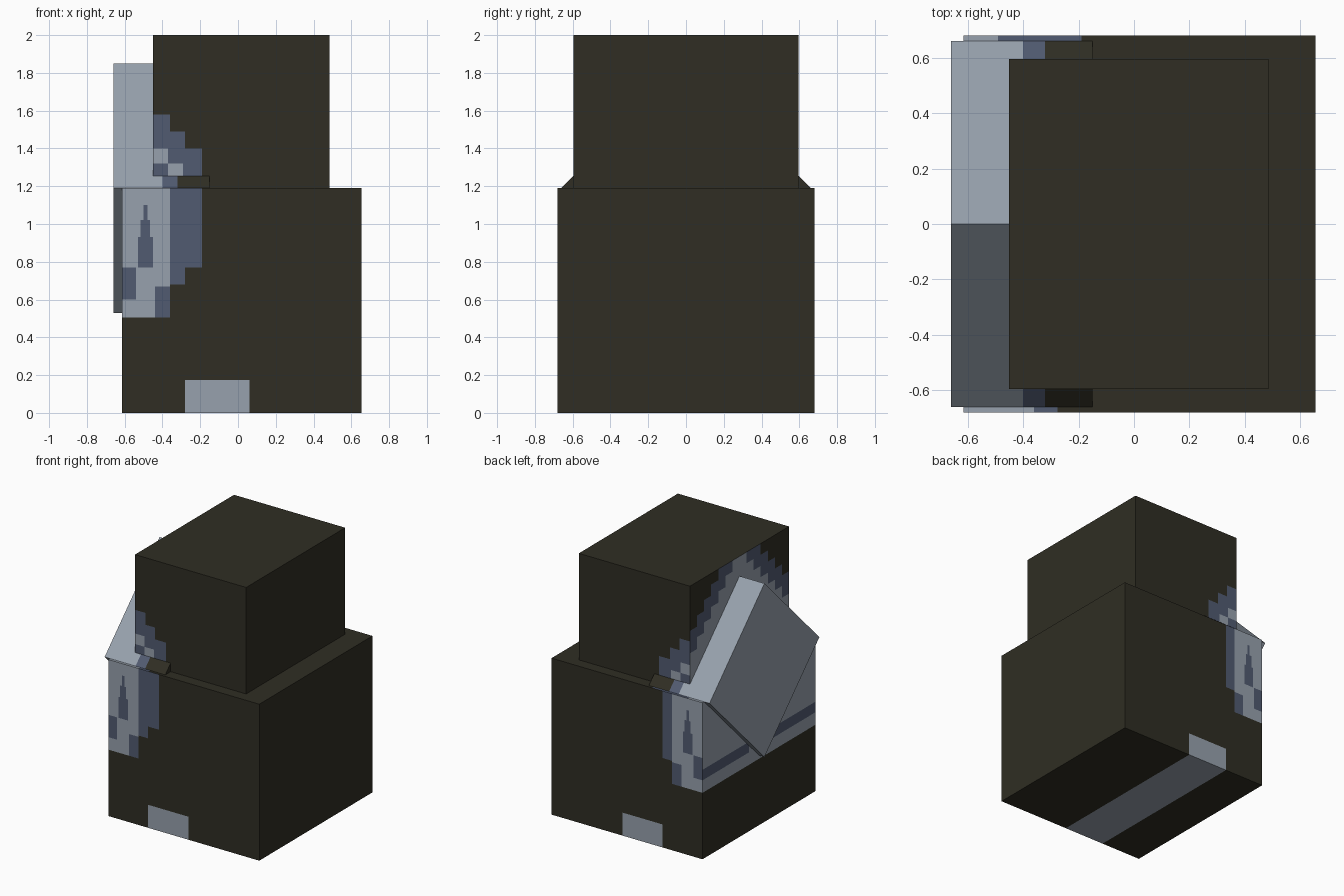
import bpy
import bmesh
from mathutils import Matrix, Vector

if "Cube" in bpy.data.objects:
    bpy.data.objects.remove(bpy.data.objects["Cube"])


def material(name, rgb):
    m = bpy.data.materials.new(name)
    m.diffuse_color = (*rgb, 1)
    m.use_nodes = True
    m.node_tree.nodes["Principled BSDF"].inputs["Base Color"].default_value = m.diffuse_color
    return m


MATS = [material("dark_stone", (0.029, 0.027, 0.017)),
        material("pale_grey", (0.312, 0.358, 0.420)),
        material("slate_blue", (0.083, 0.105, 0.165))]
DARK, PALE, SLATE = range(3)


def cut_box(name, lo, hi, cuts, paint, tilt=None):
    """Box sliced along axis planes, each face coloured by paint(centre, normal)."""
    lo, hi = Vector(lo), Vector(hi)
    bm = bmesh.new()
    bmesh.ops.create_cube(bm, size=1, matrix=Matrix.Translation((lo + hi) / 2)
                          @ Matrix.Diagonal((*(hi - lo), 1)))
    for axis, values in enumerate(cuts):
        no = Vector((0, 0, 0))
        no[axis] = 1
        for v in values:
            bmesh.ops.bisect_plane(bm, geom=bm.verts[:] + bm.edges[:] + bm.faces[:],
                                   plane_co=no * v, plane_no=no)
    bm.normal_update()
    for f in bm.faces:
        f.material_index = paint(f.calc_center_median(), f.normal)
    # merge the slices back into plain areas of one colour
    edges = [e for e in bm.edges if len(e.link_faces) == 2
             and e.link_faces[0].material_index == e.link_faces[1].material_index
             and e.link_faces[0].normal.dot(e.link_faces[1].normal) > 0.99]
    keep = bm.copy()
    bmesh.ops.dissolve_edges(bm, edges=edges, use_verts=False)
    if abs(sum(f.calc_area() for f in bm.faces) - sum(f.calc_area() for f in keep.faces)) > 1e-3:
        bm, keep = keep, bm
    keep.free()
    bmesh.ops.triangulate(bm, faces=[f for f in bm.faces if len(f.verts) > 4])
    if tilt:
        bm.transform(tilt)
    me = bpy.data.meshes.new(name)
    bm.to_mesh(me)
    bm.free()
    for m in MATS:
        me.materials.append(m)
    ob = bpy.data.objects.new(name, me)
    bpy.context.collection.objects.link(ob)
    return ob


# Lower block: pale patch on the left side, strip wrapped under the bottom
def paint_lower(c, n):
    if n.z < -0.5:
        return PALE if -0.28 < c.x < 0.06 else DARK
    if n.x < -0.5:
        if c.z < 0.505:
            return DARK
        return SLATE if 0.60 < c.z < 0.68 and abs(c.y) > 0.12 else PALE
    if n.z > 0.5:
        pale, edge = (-0.36, -0.275) if c.y < 0 else (-0.49, -0.19)
        return PALE if c.x < pale else SLATE if c.x < edge else DARK
    if abs(n.y) > 0.5:
        if -0.28 < c.x < 0.06 and c.z < 0.175:
            return PALE
        if c.x < -0.36:
            if c.z < 0.505:
                return DARK
            drip = (-0.53 < c.x < -0.45 and 0.77 < c.z < 0.93
                    or -0.515 < c.x < -0.465 and 0.77 < c.z < 1.02
                    or -0.50 < c.x < -0.48 and 0.77 < c.z < 1.10)
            corner = c.x < -0.54 and 0.60 < c.z < 0.77
            foot = c.x > -0.44 and c.z < 0.67
            return SLATE if drip or corner or foot else PALE
        if c.x < -0.28 and c.z > 0.68:
            return SLATE
        if c.x < -0.19 and c.z > 0.77 and n.y < 0:
            return SLATE
    return DARK


cut_box("lower_block", (-0.615, -0.68, 0), (0.655, 0.68, 1.19),
        ((-0.54, -0.53, -0.515, -0.50, -0.49, -0.48, -0.465, -0.45, -0.44, -0.36,
          -0.28, -0.275, -0.19, 0.06),
         (-0.12, 0, 0.12),
         (0.175, 0.505, 0.60, 0.67, 0.68, 0.77, 0.93, 1.02, 1.10)),
        paint_lower)


# Upper block: stepped patch around the tilted block
def paint_upper(c, n):
    if n.x < -0.5:
        reach = c.z + abs(c.y)
        return PALE if reach < 2.08 else SLATE if reach < 2.21 else DARK
    if abs(n.y) > 0.5:
        if (c.x < -0.37 and 1.32 < c.z < 1.40) or (-0.37 < c.x < -0.29 and c.z < 1.32):
            return PALE
        for edge, top in ((-0.36, 1.58), (-0.28, 1.49), (-0.19, 1.40)):
            if c.x < edge and c.z < top:
                return SLATE
    return DARK


cut_box("upper_block", (-0.45, -0.595, 1.19), (0.485, 0.595, 2.0),
        ((-0.37, -0.36, -0.29, -0.28, -0.19),
         [0.085 * i for i in range(-6, 7)],
         (1.32, 1.40, 1.49, 1.58, 1.66, 1.745, 1.83, 1.915)),
        paint_upper)

# Tilted block: square slab turned on its corner, banded along its length
HALF = 0.66 / 2 ** 0.5
TILT = Matrix.Translation((0, 0, 1.19)) @ Matrix.Rotation(0.7853982, 4, 'X')
cut_box("tilted_block", (-0.66, -HALF, -HALF), (-0.15, HALF, HALF),
        ((-0.40, -0.32), (), ()),
        lambda c, n: PALE if c.x < -0.40 else SLATE if c.x < -0.32 else DARK, TILT)
